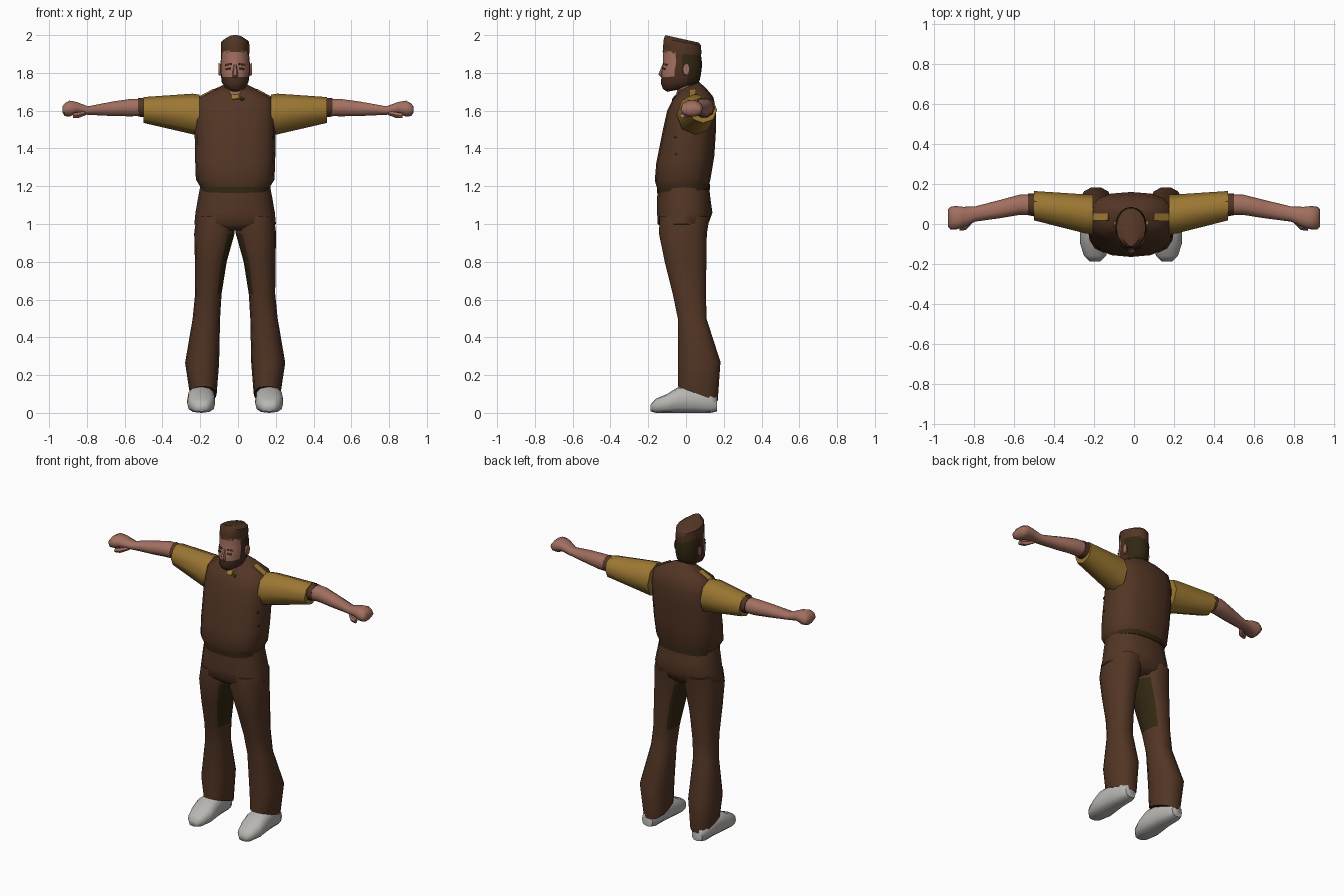
import bpy, bmesh, math
from mathutils import Vector

if "Cube" in bpy.data.objects:
    bpy.data.objects.remove(bpy.data.objects["Cube"])

CX = -0.015  # body centre line


def mat(name, r, g, b):
    m = bpy.data.materials.new(name)
    m.diffuse_color = (r, g, b, 1)
    m.use_nodes = True
    m.node_tree.nodes["Principled BSDF"].inputs["Base Color"].default_value = m.diffuse_color
    return m


BROWN = mat("cloth brown", 0.085, 0.036, 0.018)
GOLD = mat("sleeve gold", 0.33, 0.185, 0.032)
SKIN = mat("skin", 0.36, 0.16, 0.115)
OLIVE = mat("dark olive", 0.032, 0.02, 0.006)
BEARD = mat("beard brown", 0.07, 0.028, 0.016)
WHITE = mat("shoe grey", 0.48, 0.47, 0.45)


def finish(name, bm, mats, rule=None, angle=50):
    bmesh.ops.recalc_face_normals(bm, faces=bm.faces[:])
    if rule:
        for f in bm.faces:
            f.material_index = rule(f.calc_center_median(), f.normal)
    me = bpy.data.meshes.new(name)
    bm.to_mesh(me)
    bm.free()
    for m in mats:
        me.materials.append(m)
    ob = bpy.data.objects.new(name, me)
    bpy.context.collection.objects.link(ob)
    bpy.ops.object.select_all(action='DESELECT')
    ob.select_set(True)
    bpy.context.view_layer.objects.active = ob
    bpy.ops.object.shade_smooth_by_angle(angle=math.radians(angle))
    return ob


def loft(name, rings, mats, n=16, e=1.0, rule=None, angle=50):
    """Skin superellipse rings, each given as (centre, half axis u, half axis v)."""
    bm = bmesh.new()
    power = lambda t: math.copysign(abs(t) ** e, t) if abs(t) > 1e-6 else 0
    loops = []
    for c, u, v in rings:
        loops.append([bm.verts.new(Vector(c) + Vector(u) * power(math.cos(a)) + Vector(v) * power(math.sin(a)))
                      for a in (2 * math.pi * i / n for i in range(n))])
    for a, b in zip(loops, loops[1:]):
        for i in range(n):
            j = (i + 1) % n
            bm.faces.new((a[i], a[j], b[j], b[i]))
    bm.faces.new(loops[0])
    bm.faces.new(loops[-1])
    return finish(name, bm, mats, rule, angle)


def upright(rows, x=CX):
    """Rows of (half width, front y, front z, back y, back z)."""
    return [((x, (yf + yb) / 2, (zf + zb) / 2), (h, 0, 0), (0, (yb - yf) / 2, (zb - zf) / 2))
            for h, yf, zf, yb, zb in rows]


def sideways(rows, s, stretch=1.0):
    """Rows of (x, front y, back y, low z, high z) along an arm."""
    return [((CX + s * (x if x < 0.5 else 0.5 + (x - 0.5) * stretch), (y0 + y1) / 2, (z0 + z1) / 2),
             (0, (y1 - y0) / 2, 0), (0, 0, (z1 - z0) / 2)) for x, y0, y1, z0, z1 in rows]


def patch(name, target, origin, direction, w, h, m, sides=4):
    """Thin plate laid on the surface hit from origin."""
    bpy.context.view_layer.update()
    hit, loc, nor, _ = target.ray_cast(Vector(origin), Vector(direction))
    if not hit:
        return
    side = Vector((0, 1, 0)) if abs(nor.x) > 0.7 else Vector((1, 0, 0))
    u = (side - nor * side.dot(nor)).normalized()
    v = nor.cross(u)
    k = math.sqrt(2) if sides == 4 else 1
    rings = [(loc + nor * d, u * w / 2, v * h / 2) for d in (-0.004, 0.004)]
    if sides == 4:
        rings = [(c, (a + b) / 1, (a - b) / 1) for c, a, b in rings]
    loft(name, rings, [m], n=sides, angle=20)


# vest
vest = loft("vest", upright([
    (.185, -.155, 1.195, .12, 1.2), (.208, -.165, 1.23, .13, 1.24),
    (.212, -.158, 1.32, .15, 1.36), (.215, -.122, 1.5, .16, 1.52),
    (.212, -.10, 1.6, .16, 1.6), (.198, -.07, 1.66, .145, 1.672),
    (.13, -.045, 1.69, .11, 1.715), (.06, -.04, 1.705, .07, 1.752)]), [BROWN], e=.78)

# belt and hips
loft("belt", upright([(.185, -.154, 1.165, .128, 1.182), (.187, -.155, 1.22, .125, 1.22)]), [OLIVE], e=.78)
loft("hips", upright([
    (.185, -.15, 1.2, .122, 1.2), (.198, -.153, 1.13, .13, 1.13), (.21, -.153, 1.06, .14, 1.06),
    (.216, -.15, 1.0, .118, 1.0), (.17, -.11, .965, .08, .965)]), [BROWN], e=.82)

# neck
loft("neck", upright([(.058, -.052, 1.66, .06, 1.70), (.053, -.048, 1.71, .055, 1.73),
                      (.052, -.05, 1.77, .055, 1.78)]), [SKIN], n=12)


# head: hair at the back, beard and sideburns, bare face
def head_rule(c, nor):
    if c.y > -.005:
        return 2 if c.z > 1.735 else 0
    if c.z < 1.775 or (c.y > -.055 and c.z > 1.77):
        return 1
    return 0


head = loft("head", upright([
    (.03, -.10, 1.70, .035, 1.725), (.058, -.122, 1.715, .06, 1.74), (.071, -.133, 1.745, .072, 1.76),
    (.075, -.13, 1.778, .078, 1.785), (.078, -.13, 1.815, .083, 1.82),
    (.078, -.121, 1.845, .085, 1.85), (.073, -.122, 1.92, .08, 1.89)]),
    [SKIN, BEARD, OLIVE], n=20, e=.92, rule=head_rule)
loft("nose", [((CX, -.118, 1.845), (.008, 0, 0), (0, .008, 0)),
              ((CX, -.133, 1.79), (.016, 0, 0), (0, .016, 0)),
              ((CX, -.126, 1.775), (.012, 0, 0), (0, .006, 0))], [SKIN], n=6)
for s, tag in ((1, "left"), (-1, "right")):
    loft("ear_" + tag, [((CX + s * .074, -.005, 1.815), (0, .016, 0), (0, 0, .03)),
                        ((CX + s * .088, .002, 1.82), (0, .018, 0), (0, 0, .032))], [SKIN], n=8)
    patch("brow_" + tag, head, (CX + s * .036, -.5, 1.845), (0, 1, 0), .038, .01, BEARD)
    patch("eye_" + tag, head, (CX + s * .036, -.5, 1.822), (0, 1, 0), .028, .01, OLIVE)

# hat: sloping cap with a bevelled crown
loft("hat", upright([
    (.074, -.126, 1.912, .082, 1.875), (.076, -.124, 1.94, .084, 1.91),
    (.074, -.12, 1.982, .082, 1.945), (.045, -.112, 2.0, .07, 1.96)]), [BROWN], n=14, angle=35)

for s, tag in ((1, "left"), (-1, "right")):
    # trouser leg, with a dark inner thigh
    leg = [(.002, .205, -.142, 1.04, .128, 1.04), (.003, .217, -.146, .95, .113, .95),
           (.045, .213, -.115, .8, .11, .8), (.072, .212, -.072, .63, .108, .63),
           (.08, .225, -.045, .5, .11, .5), (.085, .265, -.045, .26, .185, .27),
           (.098, .24, -.045, .14, .17, .06)]
    rings = []
    for a, b, *rest in leg:
        rings += upright([((b - a) / 2, *rest)], CX + s * (a + b) / 2)
    loft("trouser_leg_" + tag, rings, [BROWN, OLIVE], n=14, e=.85,
         rule=lambda c, nor, s=s: int((nor.x * s < -.75 and .7 < c.z < .95) or nor.z < -.7))

    # shoe
    shoe = [(-.187, .028, .008, .045), (-.16, .055, 0, .075), (-.10, .074, 0, .1), (-.04, .074, 0, .138),
            (.05, .06, 0, .14), (.13, .055, 0, .11), (.165, .038, .008, .085)]
    loft("shoe_" + tag, [((CX + s * .18, y, (z0 + z1) / 2), (h, 0, 0), (0, 0, (z1 - z0) / 2))
                         for y, h, z0, z1 in shoe], [WHITE], n=12, e=.75, angle=60)

    # sleeve, cuff edge, forearm with fist, thumb
    reach = 1.0 if s > 0 else .933
    loft("sleeve_" + tag, sideways([(.19, -.05, .148, 1.47, 1.685), (.225, -.048, .148, 1.475, 1.69),
                                    (.485, .018, .165, 1.535, 1.672)], s), [GOLD], n=8, e=.95, angle=60)
    loft("sleeve_cuff_" + tag, sideways([(.47, .035, .152, 1.56, 1.668), (.515, .044, .153, 1.567, 1.669)], s),
         [BROWN], n=10)
    loft("forearm_" + tag, sideways([
        (.48, .045, .148, 1.57, 1.664), (.56, .046, .147, 1.568, 1.664), (.66, .03, .122, 1.57, 1.65),
        (.80, .012, .088, 1.577, 1.624), (.865, -.018, .086, 1.583, 1.648),
        (.905, -.028, .09, 1.566, 1.655), (.932, -.028, .086, 1.57, 1.64), (.945, -.015, .075, 1.59, 1.622)],
        s, reach), [SKIN], n=10, e=.88)
    loft("thumb_" + tag, sideways([(.81, .01, .05, 1.575, 1.6), (.85, -.03, .015, 1.56, 1.595),
                                   (.885, -.034, -.005, 1.56, 1.588)], s, reach), [SKIN], n=6)

    # gold shoulder tab
    patch("shoulder_tab_" + tag, vest, (CX + s * .15, .035, 2.2), (0, 0, -1), .085, .035, GOLD)

# collar patch and buttons
patch("collar_patch", vest, (CX, -.5, 1.672), (0, 1, 0), .035, .03, GOLD)
patch("collar_button", vest, (CX + .036, -.5, 1.664), (0, 1, 0), .026, .026, OLIVE, 8)
for i, z in enumerate((1.46, 1.37)):
    patch(f"side_button_{i + 1}", vest, (1, -.055, z), (-1, 0, 0), .016, .016, OLIVE, 8)
